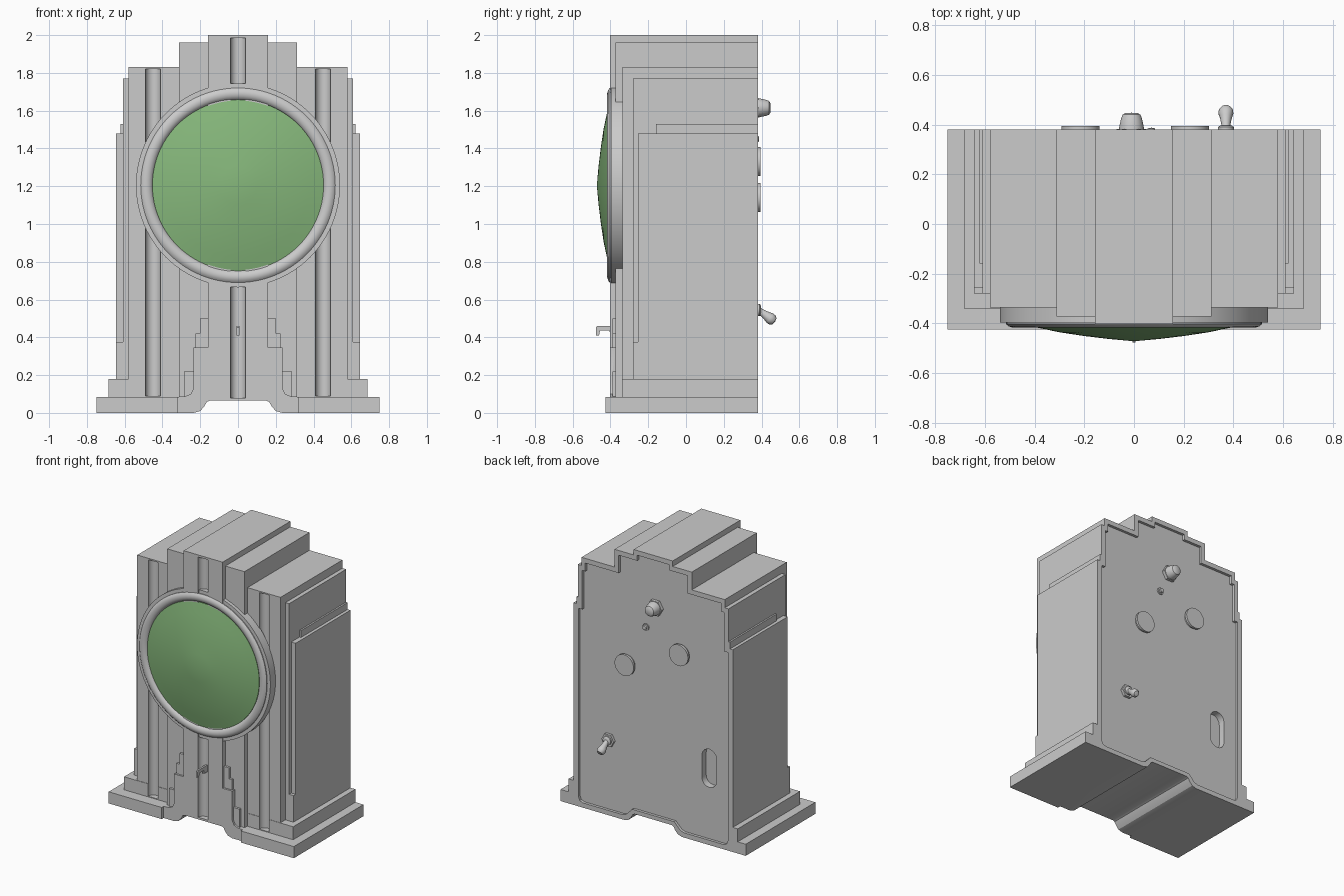
import bpy, bmesh, math
from mathutils import Matrix

if "Cube" in bpy.data.objects:
    bpy.data.objects.remove(bpy.data.objects["Cube"])

BACK = 0.38


def finish(bm, name):
    bmesh.ops.remove_doubles(bm, verts=bm.verts, dist=1e-5)
    bmesh.ops.recalc_face_normals(bm, faces=bm.faces)
    me = bpy.data.meshes.new(name)
    bm.to_mesh(me)
    bm.free()
    ob = bpy.data.objects.new(name, me)
    bpy.context.collection.objects.link(ob)
    return ob


def prism(name, pts, y0, y1=BACK, mirror=True):
    """Extrude an x-z outline along y; a half outline is mirrored over x = 0."""
    if mirror:
        pts = pts + [(-x, z) for x, z in reversed(pts) if x > 1e-6]
    bm = bmesh.new()
    face = bm.faces.new([bm.verts.new((x, y0, z)) for x, z in pts])
    ext = bmesh.ops.extrude_face_region(bm, geom=[face])
    verts = [v for v in ext["geom"] if isinstance(v, bmesh.types.BMVert)]
    bmesh.ops.translate(bm, verts=verts, vec=(0, y1 - y0, 0))
    return finish(bm, name)


def slab(name, w, z0, z1, y0, y1=BACK):
    return prism(name, [(w, z0), (w, z1)], y0, y1)


def smooth(ob, angle=35):
    bpy.ops.object.select_all(action='DESELECT')
    ob.select_set(True)
    bpy.context.view_layer.objects.active = ob
    bpy.ops.object.shade_smooth_by_angle(angle=math.radians(angle))


def lathe(name, prof, x=0, y=0, z=0, segs=32, closed=False, tilt=0):
    """Turn an (r, y) profile around the y axis."""
    bm = bmesh.new()
    rings = []
    for i in range(segs):
        a = 2 * math.pi * i / segs
        rings.append([bm.verts.new((r * math.cos(a), h, r * math.sin(a))) for r, h in prof])
    n = len(prof)
    for i in range(segs):
        a, b = rings[i], rings[(i + 1) % segs]
        for j in range(n if closed else n - 1):
            k = (j + 1) % n
            q = [a[j], a[k], b[k], b[j]]
            if prof[j][0] == 0:
                q.pop(3)
            elif prof[k][0] == 0:
                q.pop(2)
            bm.faces.new(q)
    bm.transform(Matrix.Translation((x, y, z)) @ Matrix.Rotation(tilt, 4, 'X'))
    ob = finish(bm, name)
    smooth(ob)
    return ob


def post(r, x, y, z0, z1):
    """Vertical cylinder used to cut a flute."""
    bm = bmesh.new()
    bmesh.ops.create_cone(bm, cap_ends=True, segments=32, radius1=r, radius2=r, depth=z1 - z0,
                          matrix=Matrix.Translation((x, y, (z0 + z1) / 2)))
    return finish(bm, "flute_cutter")


def combine(target, other, op):
    m = target.modifiers.new(op.lower(), 'BOOLEAN')
    m.operation, m.object, m.solver = op, other, 'EXACT'
    bpy.context.view_layer.objects.active = target
    bpy.ops.object.modifier_apply(modifier=m.name)
    bpy.data.objects.remove(other)


# Channel under the case, shared by plinth and central front panel
channel = [(0.15, 0.065), (0.165, 0.058), (0.178, 0.035), (0.2, 0.01), (0.235, 0)]

# Case: plinth, core, side layers and stepped top
body = prism("clock_case", channel + [(0.75, 0), (0.75, 0.085)], -0.385)
parts = [
    slab("plinth_step", 0.685, 0.075, 0.18, -0.34),
    slab("core", 0.58, 0.075, 1.83, -0.337),
    slab("side_layer", 0.61, 0.075, 1.77, -0.28),
    slab("side_cap", 0.622, 0.075, 1.53, -0.16),
    slab("side_panel", 0.645, 0.075, 1.48, -0.255),
    slab("side_foot", 0.645, 0.075, 0.375, -0.28),
    slab("middle_step", 0.313, 0.075, 1.96, -0.372),
    prism("stepped_border", [(0.285, 0.075), (0.285, 0.22), (0.225, 0.22), (0.225, 0.42),
                             (0.2, 0.42), (0.2, 0.5), (0, 0.5)], -0.389),
    prism("central_panel", channel + [(0.32, 0), (0.32, 0.085), (0.28, 0.087), (0.25, 0.1),
                                      (0.235, 0.13), (0.235, 0.345), (0.158, 0.345),
                                      (0.158, 2.0)], -0.403),
]
for s in (-1, 1):
    parts.append(prism("plinth_front", [(s * 0.32, 0), (s * 0.75, 0), (s * 0.75, 0.085),
                                        (s * 0.32, 0.085)], -0.425, 0, mirror=False))
for p in parts:
    combine(body, p, 'UNION')

# Flutes in the front
for x, y, z0, z1 in ((-0.45, -0.337, 0.09, 1.82), (0.45, -0.337, 0.09, 1.82),
                     (0, -0.403, 0.08, 1.985)):
    combine(body, post(0.04, x, y, z0, z1), 'DIFFERENCE')

# Recessed back and slot
recess = prism("back_recess", [(0, 0.095), (0.17, 0.095), (0.195, 0.07), (0.22, 0.045),
                               (0.25, 0.035), (0.57, 0.035), (0.595, 0.045), (0.605, 0.07),
                               (0.605, 1.45), (0.575, 1.45), (0.575, 1.735), (0.55, 1.735),
                               (0.55, 1.795), (0.28, 1.795), (0.28, 1.925), (0.13, 1.925),
                               (0.13, 1.965), (0, 1.965)], 0.36, 0.45)
combine(body, recess, 'DIFFERENCE')
slot = []
for i in range(18):
    a = math.pi * (i if i < 9 else i - 1) / 8
    slot.append((-0.44 + 0.06 * math.cos(a), 0.55 + (0.08 if i < 9 else -0.08) + 0.06 * math.sin(a)))
combine(body, prism("slot", slot, 0.31, 0.45, mirror=False), 'DIFFERENCE')
smooth(body, 30)

# Dial: backing disc, rounded bezel, domed glass
lathe("dial_disc", [(0, -0.33), (0.54, -0.33), (0.54, -0.397), (0, -0.397)], z=1.205, segs=96)
lathe("bezel", [(0.515, -0.38), (0.515, -0.403), (0.505, -0.412), (0.488, -0.417), (0.472, -0.414),
                (0.458, -0.406), (0.452, -0.395), (0.452, -0.38)], z=1.205, segs=96, closed=True)
glass = lathe("dial_glass", [(0, -0.472), (0.1, -0.463), (0.2, -0.451), (0.3, -0.436), (0.38, -0.419),
                             (0.453, -0.402), (0.453, -0.395), (0, -0.395)], z=1.205, segs=96)
green = bpy.data.materials.new("green_glass")
green.diffuse_color = (0.24, 0.48, 0.2, 1)
green.use_nodes = True
green.node_tree.nodes["Principled BSDF"].inputs["Base Color"].default_value = green.diffuse_color
glass.data.materials.append(green)

# Small hooked lever on the front
bm = bmesh.new()
outline = [(-0.36, 0.46), (-0.47, 0.46), (-0.477, 0.453), (-0.477, 0.41), (-0.46, 0.41),
           (-0.455, 0.435), (-0.405, 0.435), (-0.4, 0.41), (-0.36, 0.41)]
f = bm.faces.new([bm.verts.new((-0.007, y, z)) for y, z in outline])
e = bmesh.ops.extrude_face_region(bm, geom=[f])
bmesh.ops.translate(bm, verts=[v for v in e["geom"] if isinstance(v, bmesh.types.BMVert)],
                    vec=(0.014, 0, 0))
finish(bm, "front_lever")

# Back fittings
for x, z in ((-0.215, 1.33), (0.225, 1.14)):
    lathe("back_knob", [(0, 0.35), (0.065, 0.35), (0.065, 0.375), (0.077, 0.378), (0.077, 0.395),
                        (0, 0.395)], x=x, z=z)
lathe("plunger_nut", [(0, 0.35), (0.06, 0.35), (0.06, 0.383), (0, 0.383)], x=-0.01, z=1.615, segs=6)
lathe("plunger", [(0, 0.36), (0.05, 0.36), (0.05, 0.388), (0.042, 0.425), (0.036, 0.44),
                  (0.025, 0.447), (0, 0.448)], x=-0.01, z=1.615)
lathe("pin_collar", [(0, 0.35), (0.025, 0.35), (0.025, 0.37), (0, 0.37)], x=0.07, z=1.45, segs=16)
lathe("pin", [(0, 0.35), (0.015, 0.35), (0.015, 0.385), (0, 0.388)], x=0.07, z=1.45, segs=16)
lathe("toggle_nut", [(0, 0.35), (0.05, 0.35), (0.05, 0.38), (0, 0.38)], x=0.37, z=0.545, segs=6)
lathe("toggle_collar", [(0, 0.35), (0.032, 0.35), (0.032, 0.39), (0.022, 0.397), (0, 0.398)],
      x=0.37, z=0.545, segs=24)
lathe("toggle_lever", [(0, 0), (0.016, 0), (0.018, 0.03), (0.024, 0.065), (0.03, 0.085),
                       (0.029, 0.1), (0.019, 0.114), (0, 0.118)],
      x=0.37, y=0.375, z=0.55, segs=24, tilt=math.radians(-35))
